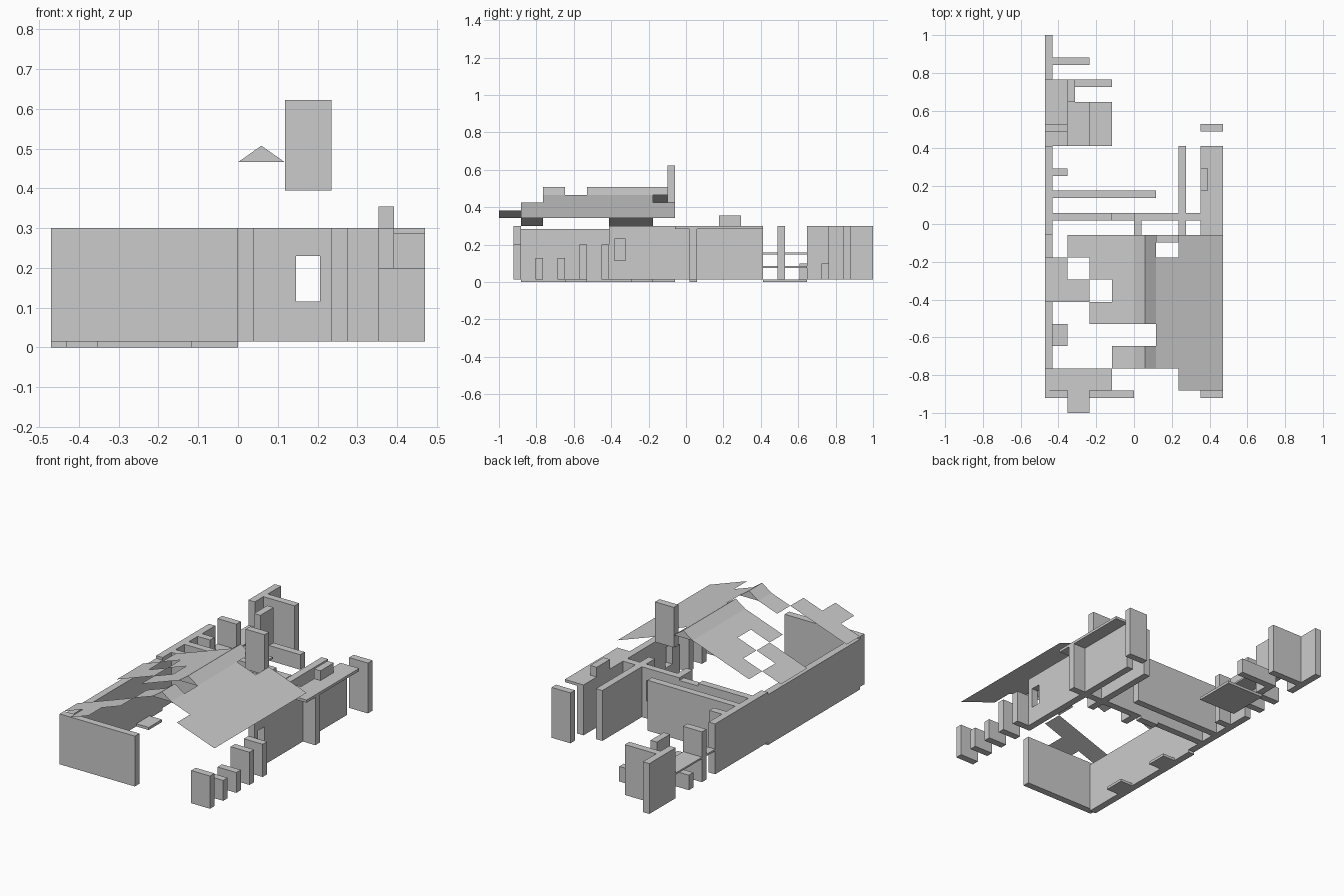
import bpy, bmesh

if "Cube" in bpy.data.objects:
    bpy.data.objects.remove(bpy.data.objects["Cube"])

C = 2 / 17            # grid cell
T = 0.04              # wall thickness
LOW, TOP = 0.015, 0.3 # wall foot and head
STEP = 0.0415         # roof rise per cell


def X(i):
    return (i - 4) * C


def Y(j):
    return -1 + j * C


def finish(name, bm):
    bmesh.ops.recalc_face_normals(bm, faces=bm.faces)
    me = bpy.data.meshes.new(name)
    bm.to_mesh(me)
    bm.free()
    ob = bpy.data.objects.new(name, me)
    bpy.context.collection.objects.link(ob)
    return ob


def box(name, x0, x1, y0, y1, z0=LOW, z1=TOP):
    bm = bmesh.new()
    bmesh.ops.create_cube(bm, size=1)
    for v in bm.verts:
        v.co = ((x0 + x1) / 2 + v.co.x * (x1 - x0),
                (y0 + y1) / 2 + v.co.y * (y1 - y0),
                (z0 + z1) / 2 + v.co.z * (z1 - z0))
    return finish(name, bm)


def cut(ob, *dims):
    cutter = box("window_cutter", *dims)
    cutter.hide_render = True
    cutter.hide_viewport = True
    cutter.display_type = 'WIRE'
    m = ob.modifiers.new("window", 'BOOLEAN')
    m.operation = 'DIFFERENCE'
    m.solver = 'EXACT'
    m.object = cutter


# left outer wall, in three runs
box("left_wall_front", X(0), X(0) + T, Y(1), Y(8), 0, TOP - LOW)
box("left_wall_middle", X(0), X(0) + T, Y(8), Y(12))
box("left_wall_back", X(0), X(0) + T, Y(15), Y(17))

# front walls
box("front_wall_left", X(0), X(4), Y(1) - T, Y(1))
for j, h in ((1, 0.2), (2, 0.13), (3, 0.13), (4, 0.2), (5, 0.2)):
    box("right_wall_stub", X(7), X(8), Y(j) - T, Y(j), LOW, h)

# right wall with window
wall = box("right_wall", X(7), X(7) + T, Y(5), Y(12))
cut(wall, X(7) - 0.1, X(7) + 0.1, Y(5.5) - 0.03, Y(5.5) + 0.03, 0.115, 0.23)
box("right_wall_block", X(7), X(7) + T, Y(10), Y(11), TOP, 0.355)
box("porch_slab", X(7), X(8), Y(8), Y(12), TOP - LOW, TOP)
box("back_right_wall", X(7), X(8), Y(13) - T, Y(13))

# cross walls
box("cross_wall_left", X(0) + T, X(3), Y(9) - T, Y(9))
box("cross_wall_middle", X(3), X(4), Y(9) - T, Y(9), 0, TOP - LOW)
wall = box("cross_wall_right", X(4), X(8), Y(9) - T, Y(9))
cut(wall, X(5.5) - 0.03, X(5.5) + 0.03, Y(9) - 0.1, Y(9) + 0.1, 0.115, 0.23)
box("inner_stub", X(4), X(4) + T, Y(8), Y(9) - T)
box("inner_long_wall", X(6), X(6) + T, Y(8), Y(12))
box("corridor_wall", X(0) + T, X(5), Y(10) - T, Y(10))
box("left_stub", X(0) + T, X(1), Y(11) - T, Y(11))

# back rooms and stair
box("stair_post_wall", X(0), X(1), Y(13) - T, Y(13))
box("stair_low_stub", X(0), X(1), Y(14) - T, Y(14), LOW, 0.1)
box("back_room_side", X(1), X(1) + T, Y(14), Y(15))
box("back_room_low_wall", X(1) + T, X(3), Y(15) - T, Y(15), LOW, 0.1)
box("back_stub", X(0) + T, X(2), Y(16) - T, Y(16))
box("stair_floor", X(1), X(3), Y(12), Y(14), 0, LOW)
box("stair_tread_low", X(1), X(2), Y(12), Y(14), 0.075, 0.085)
box("stair_tread_high", X(0), X(1), Y(12), Y(15), 0.147, 0.157)

# loose floor tiles
for j in (3, 6):
    box("floor_tile", X(0), X(1), Y(j), Y(j + 1), 0, LOW)

# chimney
box("chimney", X(5), X(6), Y(8) - T, Y(8), 0.395, 0.622)


def sheet(name, zfun, spans):
    bm = bmesh.new()
    for j, a, b in spans:
        for i in range(a, b):
            bm.faces.new([bm.verts.new((X(p), Y(q), zfun(p)))
                          for p, q in ((i, j), (i + 1, j), (i + 1, j + 1), (i, j + 1))])
    bmesh.ops.remove_doubles(bm, verts=bm.verts, dist=1e-4)
    return finish_up(name, bm)


def finish_up(name, bm):
    # roof sheets face upward
    bm.normal_update()
    for f in bm.faces:
        if f.normal.z < -0.01:
            f.normal_flip()
    me = bpy.data.meshes.new(name)
    bm.to_mesh(me)
    bm.free()
    ob = bpy.data.objects.new(name, me)
    bpy.context.collection.objects.link(ob)
    return ob


# roof slopes: (row, first column, last column)
sheet("roof_left", lambda i: TOP + STEP * i,
      [(0, 1, 2), (1, 0, 3), (2, 3, 4), (4, 2, 4), (5, 0, 2), (5, 3, 4),
       (6, 0, 1), (6, 2, 4), (7, 1, 4)])
sheet("roof_right", lambda i: TOP + STEP * (9 - i),
      [(1, 6, 8), (2, 5, 8), (3, 5, 8), (4, 5, 8), (5, 5, 8), (6, 5, 8), (7, 6, 8)])

# ridge caps with closed gable ends
for j0, j1 in ((2, 3), (4, 8)):
    bm = bmesh.new()
    z = TOP + STEP * 4
    ends = [[bm.verts.new((X(i), Y(j), h))
             for i, h in ((4, z), (4.5, z + STEP), (5, z))] for j in (j0, j1)]
    a, b = ends
    bm.faces.new((a[2], a[1], a[0]))
    bm.faces.new(b)
    for k in (0, 1):
        bm.faces.new((a[k], a[k + 1], b[k + 1], b[k]))
    finish("ridge_cap", bm)
